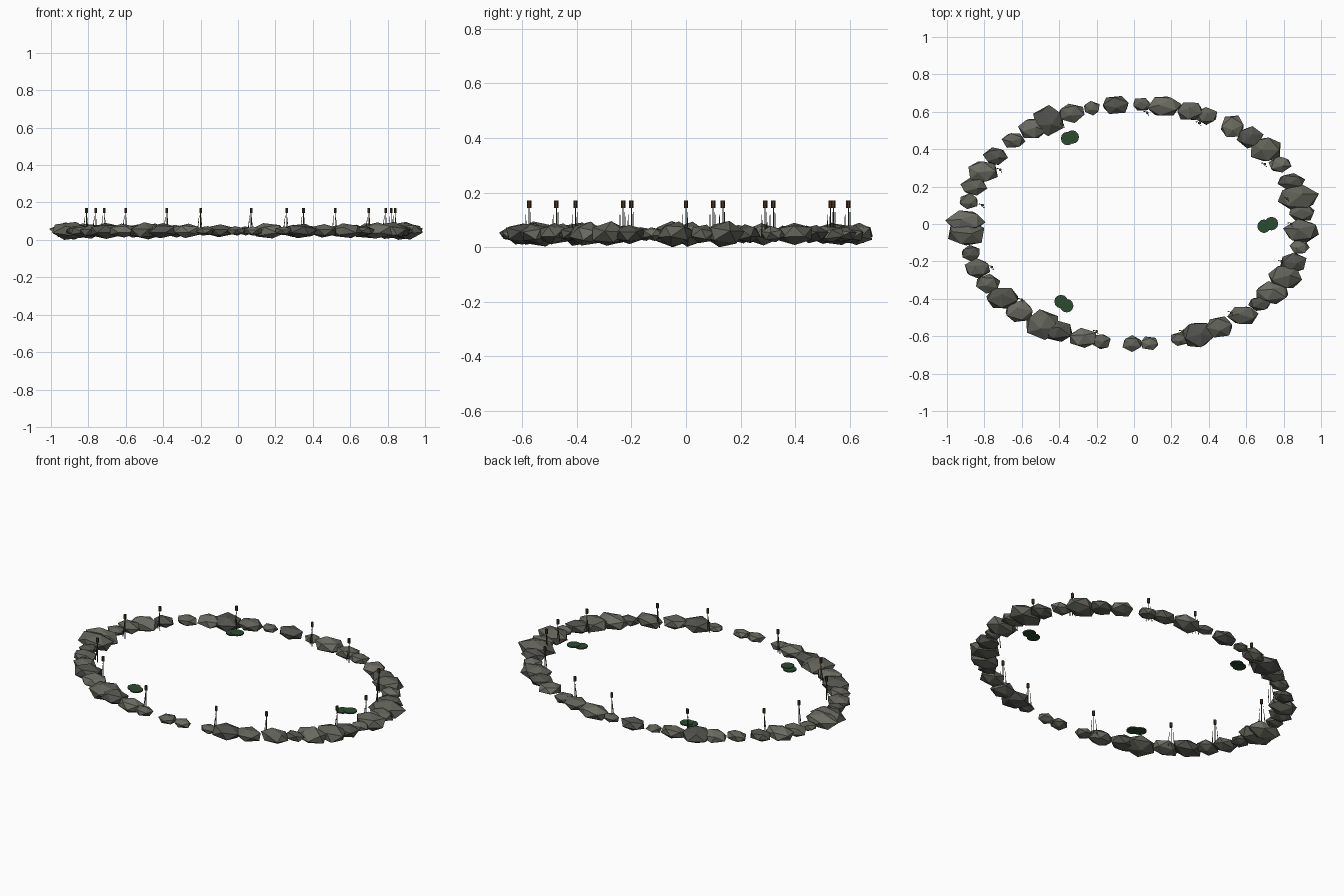
import bpy, bmesh, math, random
from mathutils import Vector, Matrix

if "Cube" in bpy.data.objects:
    bpy.data.objects.remove(bpy.data.objects["Cube"])

random.seed(4)


def material(name, rgb):
    m = bpy.data.materials.new(name)
    m.diffuse_color = (*rgb, 1)
    m.use_nodes = True
    m.node_tree.nodes["Principled BSDF"].inputs["Base Color"].default_value = m.diffuse_color
    return m


STONES = [material("stone_light", (0.15, 0.15, 0.125)),
          material("stone_mid", (0.12, 0.12, 0.10)),
          material("stone_dark", (0.085, 0.085, 0.075))]
LEAF = material("pad_green", (0.025, 0.07, 0.03))
BLADE = material("reed_green", (0.06, 0.08, 0.04))
HEAD = material("cattail_brown", (0.07, 0.035, 0.015))


def finish(bm, name, mat):
    me = bpy.data.meshes.new(name)
    bm.to_mesh(me)
    bm.free()
    me.materials.append(mat)
    ob = bpy.data.objects.new(name, me)
    bpy.context.collection.objects.link(ob)


def rod(bm, a, b, r1, r2, sides):
    a, b = Vector(a), Vector(b)
    rot = (b - a).to_track_quat('Z', 'Y').to_matrix().to_4x4()
    bmesh.ops.create_cone(bm, cap_ends=True, segments=sides, radius1=r1, radius2=r2,
                          depth=(b - a).length, matrix=Matrix.Translation((a + b) / 2) @ rot)


# ring of flattened stones: angle on the ellipse, half width x, half width y (hundredths)
ROCKS = [
    (5.5, 7.5, 5), (12.7, 10.7, 7.5), (20.7, 7.5, 4.5), (29.9, 6.4, 4.5), (38.4, 9, 7),
    (46.5, 7, 6), (54.3, 6.4, 6.4), (64.6, 6, 4.8), (70.7, 7.5, 5.4), (79.8, 9, 6),
    (87.5, 5, 3.7), (96.3, 7.5, 5), (104.5, 4.5, 3.7), (111.8, 7.5, 5.2), (120.5, 8.6, 8),
    (127.2, 7.5, 6), (135.6, 6.4, 4.4), (145.5, 6.4, 5), (154.1, 8.6, 6.3), (161.7, 7, 5),
    (169.1, 5.3, 4.3), (178.7, 10.2, 6.5), (184.5, 10.2, 7), (194.1, 5.3, 4.3),
    (201.8, 7, 5.4), (209.9, 7, 5), (218.4, 9, 6.4), (226.9, 8, 6.2), (237, 9.6, 8),
    (243.1, 8.6, 6), (252.3, 8, 5.4), (258.7, 5.3, 4.3), (269.4, 5.3, 4.3), (275.2, 5.3, 3.8),
    (285.6, 5, 3.8), (292.1, 8.6, 7.2), (300.4, 7.5, 6), (310.4, 8.4, 5.4), (318.1, 6, 3.8),
    (325.1, 9.5, 6), (333.8, 9.6, 7), (341, 7.5, 5.5), (349.1, 5.3, 4.3), (356.4, 9.6, 6.6)]
for i, (deg, rx, ry) in enumerate(ROCKS):
    t = math.radians(deg)
    bm = bmesh.new()
    bmesh.ops.create_icosphere(bm, subdivisions=1, radius=1.05)
    bmesh.ops.rotate(bm, verts=bm.verts, matrix=Matrix.Rotation(random.uniform(0, 6.28), 3, 'Z')
                     @ Matrix.Rotation(math.radians(58.3), 3, 'X'))
    for v in bm.verts:
        v.co *= random.uniform(0.94, 1.06)
    bmesh.ops.scale(bm, verts=bm.verts, vec=(rx / 100, ry / 100, min(0.46 * rx / 100, 0.046)))
    bmesh.ops.translate(bm, verts=bm.verts, vec=(0.9 * math.cos(t), 0.64 * math.sin(t), 0.049))
    finish(bm, f"border_stone_{i + 1}", STONES[i % 3 if i % 4 else 1])

# clumps of reeds: one cattail with two leaning blades
REEDS = [(-0.81, 0.10), (-0.76, -0.23), (-0.715, 0.29), (-0.60, -0.405), (-0.38, 0.53),
         (-0.20, -0.575), (0.07, 0.595), (0.26, -0.575), (0.35, 0.54), (0.52, -0.475),
         (0.70, 0.32), (0.79, -0.20), (0.82, 0.135), (0.84, 0)]
for i, (x, y) in enumerate(REEDS):
    bm = bmesh.new()
    rod(bm, (x, y, 0.035), (x, y, 0.15), 0.002, 0.002, 5)
    for dx, dy, top in ((-0.018, 0.006, 0.13), (0.008, -0.012, 0.12)):
        rod(bm, (x + dx, y + dy, 0.035), (x + dx * 0.4, y + dy, top), 0.003, 0.001, 4)
    finish(bm, f"reed_blades_{i + 1}", BLADE)
    bm = bmesh.new()
    rod(bm, (x, y, 0.145), (x, y, 0.172), 0.008, 0.008, 6)
    finish(bm, f"cattail_head_{i + 1}", HEAD)

# floating lily pads in overlapping pairs
PADS = [(0.695, -0.012, 0.735, 0.002), (-0.355, 0.457, -0.33, 0.465), (-0.39, -0.415, -0.36, -0.437)]
for i, (x1, y1, x2, y2) in enumerate(PADS):
    for j, (x, y) in enumerate(((x1, y1), (x2, y2))):
        bm = bmesh.new()
        z = 0.045 + 0.003 * j
        rod(bm, (x, y, z), (x, y, z + 0.007), 0.036, 0.036, 12)
        finish(bm, f"lily_pad_{i + 1}_{j + 1}", LEAF)

# settle the whole model on the floor
bpy.context.view_layer.update()
low = min(v.co.z for o in bpy.data.objects for v in o.data.vertices)
for o in bpy.data.objects:
    for v in o.data.vertices:
        v.co.z -= low
